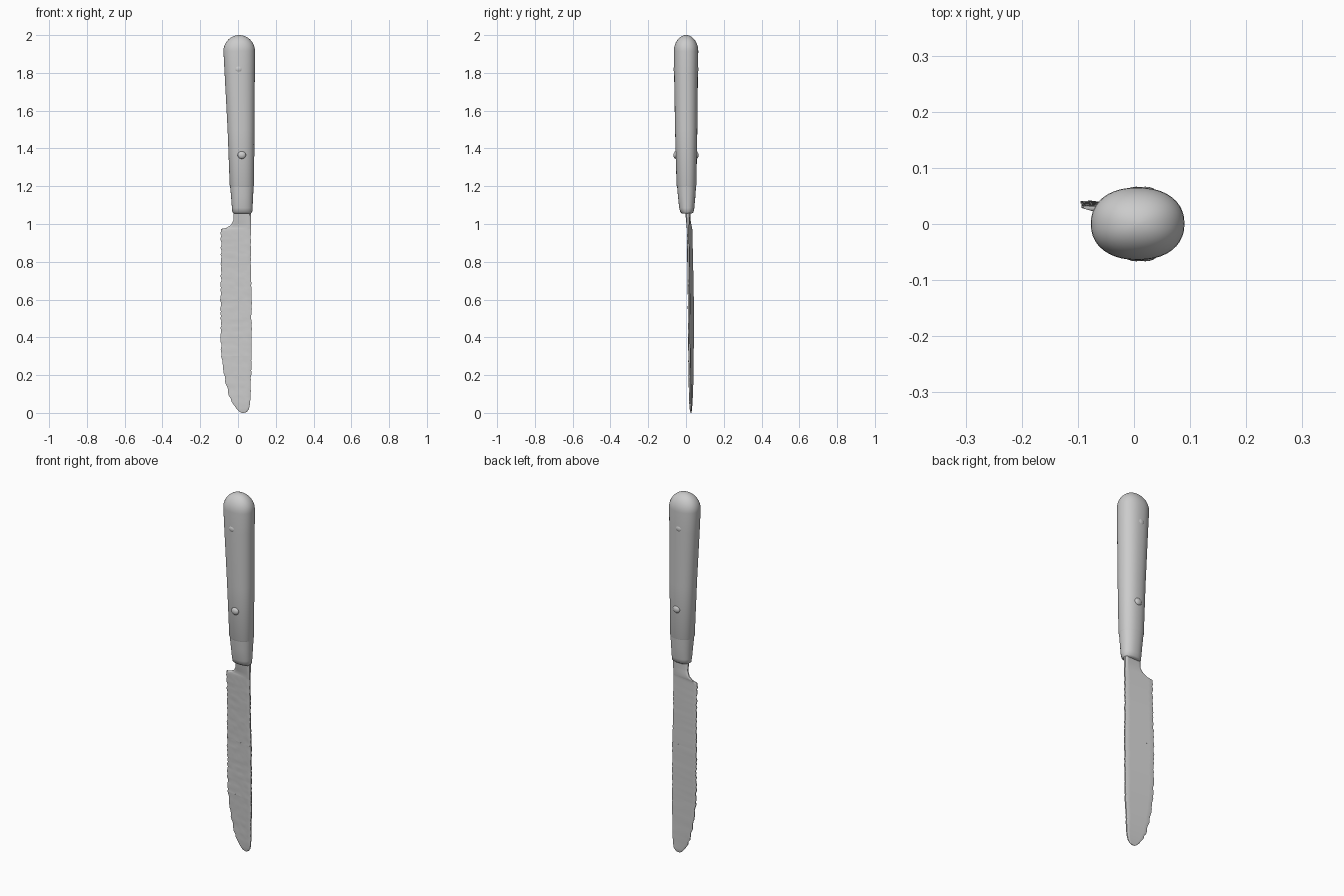
import bpy, bmesh, math, random
from mathutils import Vector

random.seed(4)
if "Cube" in bpy.data.objects:
    bpy.data.objects.remove(bpy.data.objects["Cube"], do_unlink=True)

grey = bpy.data.materials.new("plain_grey")
grey.use_nodes = True
grey.diffuse_color = (0.6, 0.6, 0.6, 1)
grey.node_tree.nodes["Principled BSDF"].inputs["Base Color"].default_value = (0.6, 0.6, 0.6, 1)


def finish(name, bm, angle=50):
    bmesh.ops.recalc_face_normals(bm, faces=bm.faces)
    mesh = bpy.data.meshes.new(name)
    bm.to_mesh(mesh)
    bm.free()
    mesh.materials.append(grey)
    obj = bpy.data.objects.new(name, mesh)
    bpy.context.collection.objects.link(obj)
    bpy.ops.object.select_all(action='DESELECT')
    obj.select_set(True)
    bpy.context.view_layer.objects.active = obj
    bpy.ops.object.shade_smooth_by_angle(angle=math.radians(angle))
    return obj


def loft(name, rings, angle=50):
    """Skin a list of closed rings and cap both ends."""
    bm = bmesh.new()
    rows = [[bm.verts.new(p) for p in ring] for ring in rings]
    n = len(rows[0])
    for a, b in zip(rows, rows[1:]):
        for i in range(n):
            j = (i + 1) % n
            bm.faces.new((a[i], a[j], b[j], b[i]))
    bm.faces.new(rows[0])
    bm.faces.new(rows[-1])
    return finish(name, bm, angle)


def oval(z, x0, x1, y0, y1, power=0.9, n=40):
    """Slightly squared oval filling the given bounds."""
    ring = []
    for i in range(n):
        c, s = math.cos(math.tau * i / n), math.sin(math.tau * i / n)
        ring.append(((x0 + x1) / 2 + (x1 - x0) / 2 * math.copysign(abs(c) ** power, c),
                     (y0 + y1) / 2 + (y1 - y0) / 2 * math.copysign(abs(s) ** power, s), z))
    return ring


def sample(table, z):
    """Linear lookup in rows sorted by falling z."""
    for a, b in zip(table, table[1:]):
        if a[0] >= z >= b[0]:
            t = (a[0] - z) / (a[0] - b[0])
            return [p + (q - p) * t for p, q in zip(a[1:], b[1:])]
    return list(table[-1][1:])


# Handle: tapered oval grip closed by a dome
rings = [oval(1.19, -0.038, 0.08, -0.044, 0.05),
         oval(1.205, -0.044, 0.085, -0.05, 0.055),
         oval(1.5, -0.055, 0.087, -0.058, 0.06),
         oval(1.8, -0.071, 0.089, -0.063, 0.063),
         oval(1.915, -0.077, 0.09, -0.064, 0.065)]
for k in range(1, 10):
    a = k / 9 * math.radians(87)
    f = math.cos(a)
    rings.append(oval(1.915 + 0.085 * math.sin(a), 0.007 - 0.084 * f, 0.007 + 0.083 * f,
                      -0.064 * f, 0.065 * f))
loft("handle", rings)

# Bolster: narrower collar under the grip
loft("bolster", [oval(1.055, -0.02, 0.068, -0.02, 0.03),
                 oval(1.062, -0.03, 0.075, -0.03, 0.04),
                 oval(1.085, -0.032, 0.077, -0.036, 0.044),
                 oval(1.15, -0.037, 0.08, -0.043, 0.05),
                 oval(1.2, -0.042, 0.083, -0.047, 0.053)])

# Rivets: low bumps on both sides of the grip
for end, x, z in (("lower", 0.02, 1.365), ("upper", 0.004, 1.82)):
    for side, s in (("front", -1), ("back", 1)):
        bm = bmesh.new()
        bmesh.ops.create_uvsphere(bm, u_segments=20, v_segments=10, radius=1)
        for v in bm.verts:
            v.co = Vector((x + v.co.x * 0.022, s * 0.054 + v.co.y * 0.0125, z + v.co.z * 0.02))
        finish(f"{end}_{side}_rivet", bm)

# Blade: z, edge x, spine x, edge y, spine y, thickness
outline = [(1.07, -0.025, 0.068, 0.012, 0.01, 0.03),
           (1.02, -0.025, 0.068, 0.018, 0.01, 0.022),
           (0.995, -0.037, 0.068, 0.024, 0.01, 0.018),
           (0.98, -0.06, 0.068, 0.028, 0.01, 0.016),
           (0.974, -0.09, 0.068, 0.03, 0.01, 0.015),
           (0.8, -0.089, 0.068, 0.035, 0.012, 0.014),
           (0.6, -0.092, 0.071, 0.039, 0.014, 0.014),
           (0.4, -0.09, 0.072, 0.039, 0.016, 0.014),
           (0.3, -0.086, 0.072, 0.038, 0.017, 0.014),
           (0.2, -0.074, 0.069, 0.037, 0.019, 0.014),
           (0.1, -0.05, 0.066, 0.034, 0.021, 0.013),
           (0.05, -0.028, 0.064, 0.031, 0.022, 0.012),
           (0.02, -0.006, 0.058, 0.029, 0.024, 0.01),
           (0.006, 0.008, 0.047, 0.028, 0.026, 0.007),
           (0.0, 0.02, 0.034, 0.027, 0.026, 0.003)]
heights = {row[0] for row in outline} | {i * 0.0125 for i in range(2, 85)}
across = 12
rings = []
for z in sorted(heights, reverse=True):
    xe, xs, ye, ys, thick = sample(outline, z)
    worn = 0.05 < z < 0.96
    xe += random.uniform(-0.004, 0.003) * worn
    xs += random.uniform(-0.002, 0.002) * worn
    front, back = [], []
    for k in range(across + 1):
        u = k / across
        # Rounded spine, thinning gently toward the cutting edge
        h = thick / 2 * (0.6 + 0.4 * u) * (0.5 if k in (0, across) else 1)
        x, y = xe + (xs - xe) * u, ye + (ys - ye) * u
        pit = random.uniform(-0.0008, 0.0008) * worn
        front.append((x, y - h + pit, z))
        back.append((x, y + h, z))
    rings.append(front + back[::-1])
loft("blade", rings, 40)
